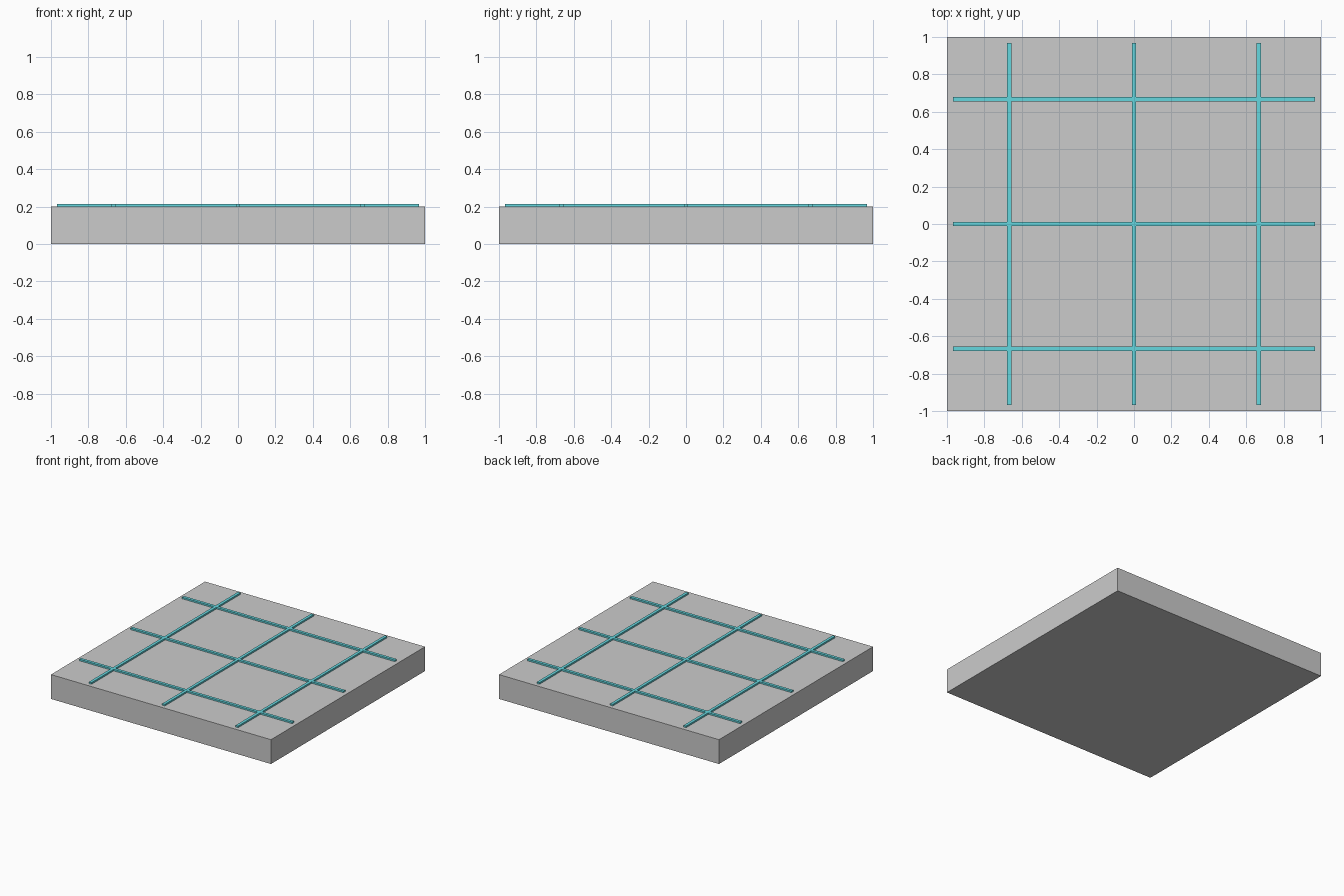
import bpy

if "Cube" in bpy.data.objects:
    bpy.data.objects.remove(bpy.data.objects["Cube"])

SPACING = 2 / 3      # distance between grid lines
LENGTH = 1.935       # strip length
WIDTH = 0.024        # strip width
TOP = 0.213          # top of the strips


def box(name, location, size, material=None):
    bpy.ops.mesh.primitive_cube_add(size=1, location=location)
    obj = bpy.context.object
    obj.name = name
    obj.scale = size
    bpy.ops.object.transform_apply(location=False, rotation=False, scale=True)
    if material:
        obj.data.materials.append(material)
    return obj


cyan = bpy.data.materials.new("cyan_strip")
cyan.diffuse_color = (0.13, 0.68, 0.74, 1)
cyan.use_nodes = True
cyan.node_tree.nodes["Principled BSDF"].inputs["Base Color"].default_value = cyan.diffuse_color

# Floor slab
box("floor_slab", (0, 0, 0.1), (2, 2, 0.2))

# Raised grid strips, sunk slightly into the slab
height = 2 * (TOP - 0.2)
for i in (-1, 0, 1):
    box(f"strip_along_x_{i + 2}", (0, i * SPACING, 0.2), (LENGTH, WIDTH, height), cyan)
    box(f"strip_along_y_{i + 2}", (i * SPACING, 0, 0.2), (WIDTH, LENGTH, height), cyan)
